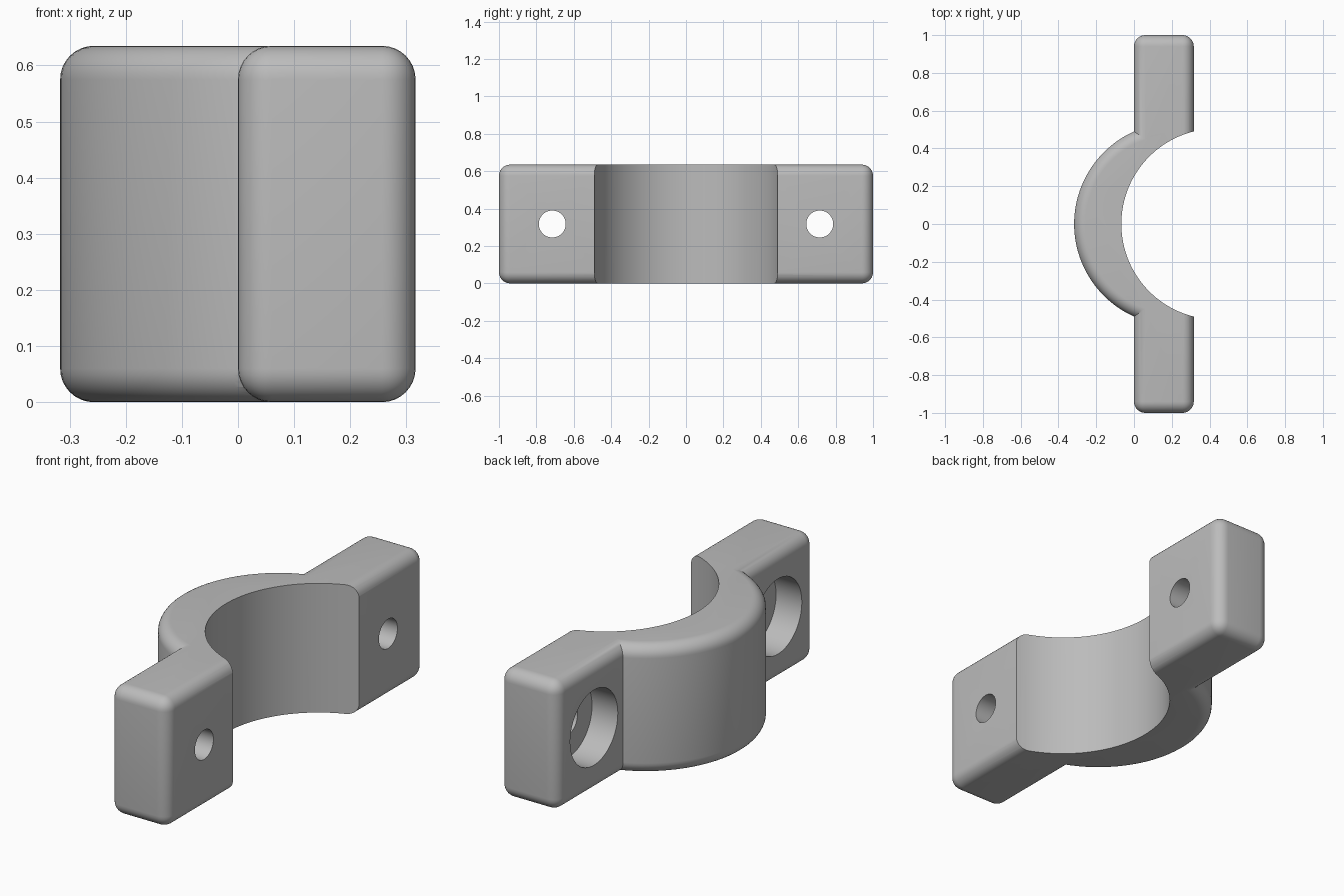
import bpy, bmesh, math
from mathutils import Matrix, Vector

cube = bpy.data.objects.get("Cube")
if cube:
    bpy.data.objects.remove(cube, do_unlink=True)

HEIGHT = 0.635
HALF_X = 0.3165
MID_Z = HEIGHT / 2
ROUND = 0.06
BOLT_Y = 0.715

grey = bpy.data.materials.new("plain grey")
colour = (0.5, 0.5, 0.5, 1)
grey.use_nodes = True
grey.diffuse_color = colour
grey.node_tree.nodes["Principled BSDF"].inputs["Base Color"].default_value = colour


def finish(name, bm):
    mesh = bpy.data.meshes.new(name)
    bm.to_mesh(mesh)
    bm.free()
    mesh.materials.append(grey)
    ob = bpy.data.objects.new(name, mesh)
    bpy.context.collection.objects.link(ob)
    return ob


def box(name, low, high, rounding=0):
    bm = bmesh.new()
    low, high = Vector(low), Vector(high)
    size = Matrix.Diagonal((*(high - low), 1))
    bmesh.ops.create_cube(bm, size=1, matrix=Matrix.Translation((low + high) / 2) @ size)
    if rounding:
        bmesh.ops.bevel(bm, geom=bm.edges[:], offset=rounding, segments=8,
                        profile=0.5, affect='EDGES')
    return finish(name, bm)


def cylinder(name, radius, length, centre, axis='Z', sides=128, rounding=0):
    bm = bmesh.new()
    turn = Matrix.Rotation(math.pi / 2, 4, 'Y') if axis == 'X' else Matrix()
    bmesh.ops.create_cone(bm, cap_ends=True, segments=sides, radius1=radius,
                          radius2=radius, depth=length,
                          matrix=Matrix.Translation(centre) @ turn)
    if rounding:
        rims = [e for e in bm.edges if any(len(f.verts) > 4 for f in e.link_faces)]
        bmesh.ops.bevel(bm, geom=rims, offset=rounding, segments=8,
                        profile=0.5, affect='EDGES')
    return finish(name, bm)


def combine(target, tool, operation):
    tool.hide_render = True
    mod = target.modifiers.new(tool.name, 'BOOLEAN')
    mod.operation, mod.solver, mod.object = operation, 'EXACT', tool
    bpy.context.view_layer.update()
    result = bpy.data.meshes.new_from_object(
        target.evaluated_get(bpy.context.evaluated_depsgraph_get()))
    target.modifiers.clear()
    target.data = result
    bpy.data.objects.remove(tool, do_unlink=True)


# Rounded bar that becomes both bolting flanges
clamp = box("clamp_half", (0, -1, 0), (HALF_X, 1, HEIGHT), ROUND)

# Bulging saddle, kept only where it stands out of the bar
saddle = cylinder("saddle", 0.537, HEIGHT, (0.22, 0, MID_Z), rounding=ROUND)
combine(saddle, box("saddle_limit", (-1, -1, -1), (0.16, 1, 1)), 'INTERSECT')
combine(clamp, saddle, 'UNION')

# Bore through the middle
combine(clamp, cylinder("bore", 0.505, 2, (0.438, 0, MID_Z)), 'DIFFERENCE')

# Bolt holes with counterbores on the outer side
for side in (-1, 1):
    y = side * BOLT_Y
    combine(clamp, cylinder("bolt_hole", 0.072, 2, (0, y, MID_Z), 'X', 64), 'DIFFERENCE')
    combine(clamp, cylinder("counterbore", 0.185, 0.28, (0, y, MID_Z), 'X', 64), 'DIFFERENCE')

# Smooth curved faces, keep cut edges crisp
bpy.ops.object.select_all(action='DESELECT')
clamp.select_set(True)
bpy.context.view_layer.objects.active = clamp
bpy.ops.object.shade_smooth_by_angle(angle=math.radians(30))
